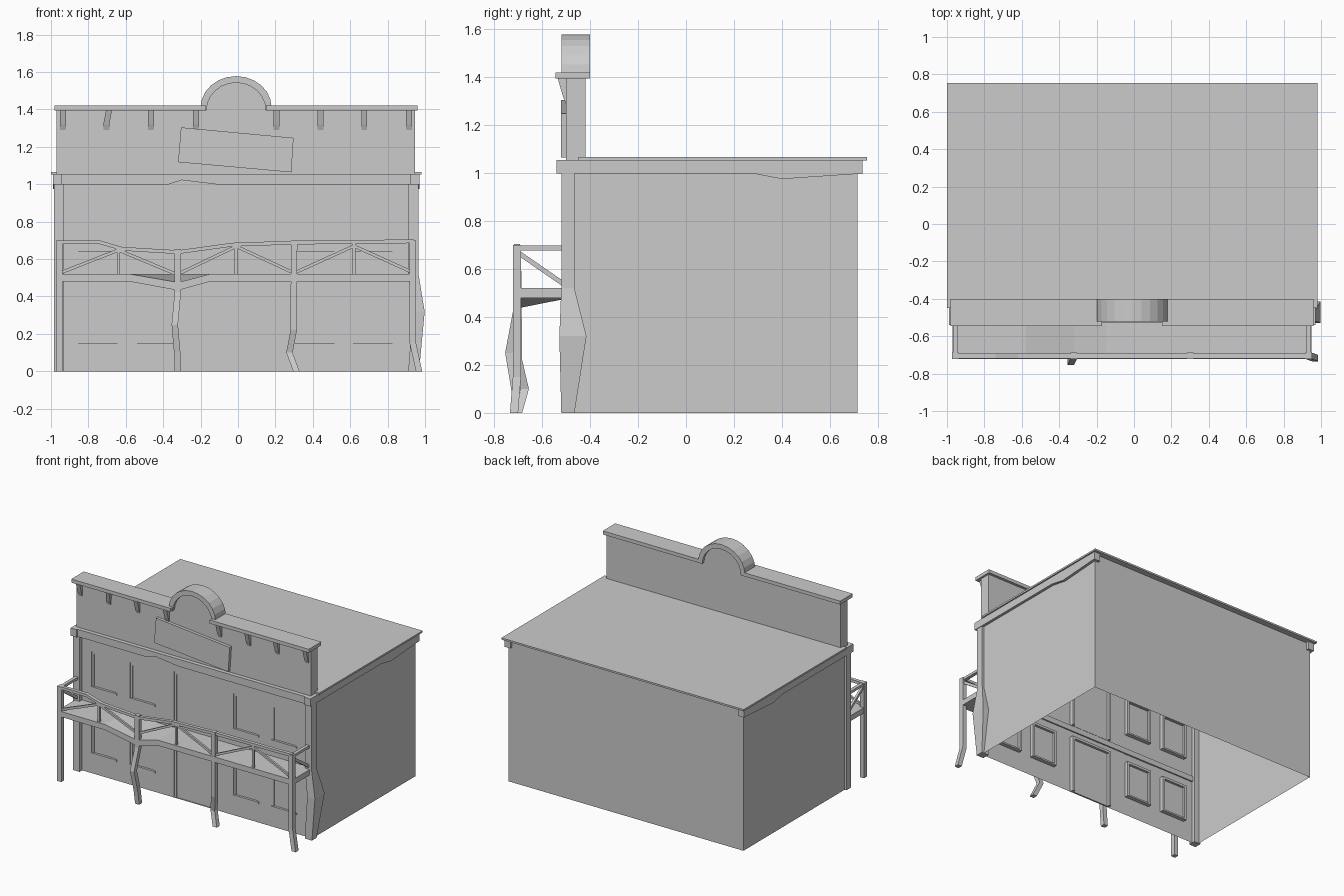
import bpy, bmesh, math

if "Cube" in bpy.data.objects:
    bpy.data.objects.remove(bpy.data.objects["Cube"])

CX = -0.01  # the building axis; one bent post widens the right side


def finish(name, bm, recalc=True):
    if recalc:
        bmesh.ops.recalc_face_normals(bm, faces=bm.faces)
    me = bpy.data.meshes.new(name)
    bm.to_mesh(me)
    bm.free()
    ob = bpy.data.objects.new(name, me)
    bpy.context.collection.objects.link(ob)
    return ob


def loft(name, sections):
    """Closed skin through equal-length rings of 3D points."""
    bm = bmesh.new()
    rings = [[bm.verts.new(p) for p in s] for s in sections]
    n = len(rings[0])
    for a, b in zip(rings, rings[1:]):
        for i in range(n):
            j = (i + 1) % n
            bm.faces.new((a[i], a[j], b[j], b[i]))
    bm.faces.new(rings[0])
    bm.faces.new(rings[-1])
    return finish(name, bm)


def box(name, x0, x1, y0, y1, z0, z1):
    return loft(name, [[(x0, y0, z), (x1, y0, z), (x1, y1, z), (x0, y1, z)] for z in (z0, z1)])


def prism_y(name, pts, y0, y1):
    return loft(name, [[(x, y, z) for x, z in pts] for y in (y0, y1)])


def prism_x(name, pts, x0, x1):
    return loft(name, [[(x, y, z) for y, z in pts] for x in (x0, x1)])


def strip(pts, h):
    """Outline of a polyline thickened vertically."""
    return [(a, b - h) for a, b in pts] + [(a, b + h) for a, b in reversed(pts)]


def post(name, path, w=0.017):
    """Square post through (x, y, z) points."""
    return loft(name, [[(x - w, y - w, z), (x + w, y - w, z), (x + w, y + w, z), (x - w, y + w, z)]
                       for x, y, z in path])


# Side and back walls, a single open-bottomed skin
bm = bmesh.new()
plan = [(CX - 0.96, -0.49), (CX - 0.96, 0.715), (CX + 0.96, 0.715), (CX + 0.96, -0.49)]
low = [bm.verts.new((x, y, 0)) for x, y in plan]
high = [bm.verts.new((x, y, 1.05)) for x, y in plan]
for i in range(3):
    bm.faces.new((low[i + 1], low[i], high[i], high[i + 1]))
for f in bm.faces:
    f.normal_update()
    c = f.calc_center_median()
    if f.normal.x * c.x + f.normal.y * c.y < 0:
        f.normal_flip()
finish("side_and_back_walls", bm, False)

# Front wall with shallow recesses for windows and doors
WINDOWS = [(-0.855, -0.645), (-0.54, -0.33), (0.305, 0.515), (0.615, 0.825)]
DOOR = (-0.18, 0.16)
xs = sorted([CX - 0.96, CX + 0.96, *DOOR] + [v for w in WINDOWS for v in w])
OPEN = []
for z0, z1, d0, d1 in ((0.15, 0.41, 0.0, 0.43), (0.64, 0.90, 0.52, 0.93)):
    OPEN += [(a, b, z0, z1, True) for a, b in WINDOWS] + [(*DOOR, d0, d1, False)]
zs = sorted({0.0, 1.05} | {z for o in OPEN for z in o[2:4]})
bm = bmesh.new()
grid = [[bm.verts.new((x, -0.49, z)) for x in xs] for z in zs]
panes = {i: [] for i in range(len(OPEN))}
for r in range(len(zs) - 1):
    for c in range(len(xs) - 1):
        f = bm.faces.new((grid[r][c], grid[r][c + 1], grid[r + 1][c + 1], grid[r + 1][c]))
        m = f.calc_center_median()
        for i, o in enumerate(OPEN):
            if o[0] < m.x < o[1] and o[2] < m.z < o[3]:
                panes[i].append(f)
for faces in panes.values():
    ext = bmesh.ops.extrude_face_region(bm, geom=faces)
    for v in ext["geom"]:
        if isinstance(v, bmesh.types.BMVert):
            v.co.y += 0.012
    bmesh.ops.delete(bm, geom=faces, context='FACES')
finish("front_wall", bm, False)

# Window and door frames set into the wall, with thin sills
for a, b, z0, z1, is_window in OPEN:
    kind = "window" if is_window else "door"
    t = 0.018
    for s, e in ((a, a + t), (b - t, b)):
        box(kind + "_jamb", s, e, -0.485, -0.46, z0, z1)
    box(kind + "_head", a, b, -0.485, -0.46, z1 - t, z1)
    if is_window:
        box("window_sill", a, b, -0.495, -0.46, z0 - 0.01, z0 + 0.002)

# Corner posts; the right one has a bulging split
box("corner_post_left", -0.985, -0.93, -0.52, -0.465, 0, 1.0)
bulge = [(0, 0.91, 0.968, -0.52, -0.465), (0.32, 0.935, 0.998, -0.528, -0.415),
         (0.52, 0.91, 0.965, -0.52, -0.465), (1.0, 0.91, 0.965, -0.52, -0.465)]
loft("corner_post_right", [[(a, c, z), (b, c, z), (b, d, z), (a, d, z)] for z, a, b, c, d in bulge])

# Roof slab and warped cornice boards
box("roof", -1.0, 0.98, -0.45, 0.755, 1.053, 1.066)
side = [(-0.54, 0.998), (0.28, 0.998), (0.4, 0.975), (0.71, 0.996), (0.735, 0.996), (0.735, 1.054), (-0.54, 1.054)]
for s in (-1, 1):
    a, b = sorted((CX + s * 0.93, CX + s * 0.98))
    prism_x("side_cornice", side, a, b)
front = [(-0.94, 1.0), (-0.37, 1.0), (-0.30, 1.022), (-0.12, 1.0), (0.92, 1.0), (0.92, 1.054), (-0.94, 1.054)]
prism_y("front_cornice", front, -0.53, -0.45)

# False front: arched parapet panel, cap boards, arch moulding
N = 12
arc = [(math.cos(math.pi * i / N), math.sin(math.pi * i / N)) for i in range(N + 1)]
inner = [(CX + 0.158 * c, 1.395 + 0.148 * s) for c, s in arc]
outer = [(CX + 0.19 * c, 1.41 + 0.168 * s) for c, s in arc]
prism_y("parapet", [(-0.97, 1.04), (0.945, 1.04), (0.945, 1.40)] + inner + [(-0.97, 1.40)], -0.50, -0.42)
prism_y("arch_moulding", [(CX + 0.19, 1.395)] + outer + [(CX - 0.19, 1.395)] + inner[::-1], -0.52, -0.40)
for a, b in ((-0.98, CX - 0.16), (CX + 0.16, 0.96)):
    box("parapet_cap", a, b, -0.545, -0.40, 1.394, 1.42)

# Tapered brackets beneath the cap; one hangs askew
for x in (-0.935, -0.69, -0.465, -0.225, 0.205, 0.44, 0.675, 0.915):
    d = -0.014 if x == -0.69 else 0
    loft("cap_bracket", [[(x - 0.016 + k, y, z), (x + 0.016 + k, y, z), (x + 0.016 + k, -0.495, z),
                          (x - 0.016 + k, -0.495, z)]
                         for y, z, k in ((-0.535, 1.395, 0), (-0.513, 1.32, d), (-0.501, 1.29, d))])

# Crooked blank sign board
prism_y("sign_board", [(-0.32, 1.118), (0.285, 1.064), (0.297, 1.248), (-0.305, 1.304)], -0.522, -0.498)

# Sagging balcony deck
deck = [(-0.97, 0.52, 0.48), (-0.58, 0.52, 0.48), (-0.32, 0.475, 0.432), (-0.15, 0.52, 0.48), (0.95, 0.52, 0.48)]
loft("balcony_deck", [[(x, -0.722, t), (x, -0.48, 0.52), (x, -0.48, 0.48), (x, -0.722, b)] for x, t, b in deck])

# Railing: handrail, braces, thin balusters
rail = [(-0.95, 0.69), (-0.74, 0.69), (-0.62, 0.655), (-0.32, 0.637), (-0.03, 0.677), (0.3, 0.688), (0.94, 0.695)]
prism_y("handrail", strip(rail, 0.01), -0.718, -0.692)
for x, z in ((-0.64, 0.65), (-0.01, 0.67), (0.62, 0.685)):
    box("baluster", x - 0.008, x + 0.008, -0.712, -0.696, 0.51, z)
for p, q in (((-0.94, 0.53), (-0.64, 0.648)), ((-0.64, 0.648), (-0.32, 0.515)), ((-0.32, 0.52), (-0.01, 0.668)),
             ((-0.01, 0.668), (0.3, 0.525)), ((0.3, 0.525), (0.62, 0.67)), ((0.62, 0.67), (0.93, 0.53))):
    prism_y("front_brace", strip([p, q], 0.009), -0.712, -0.698)
for x in (-0.955, 0.935):
    box("side_handrail", x - 0.012, x + 0.012, -0.705, -0.49, 0.678, 0.697)
    prism_x("side_brace", strip([(-0.70, 0.668), (-0.50, 0.53)], 0.012), x - 0.008, x + 0.008)

# Balcony posts, some buckled
Y = -0.705
post("balcony_post_left", [(-0.955, Y, 0), (-0.955, Y, 0.70)])
post("balcony_post_mid_left", [(-0.322, -0.70, 0), (-0.325, -0.712, 0.1), (-0.338, -0.737, 0.25),
                               (-0.322, Y, 0.42), (-0.322, Y, 0.655)])
post("balcony_post_mid_right", [(0.312, -0.70, 0), (0.275, -0.672, 0.1), (0.298, -0.70, 0.22), (0.3, Y, 0.70)])
post("balcony_post_right", [(0.968, -0.717, 0), (0.935, Y, 0.15), (0.935, Y, 0.70)])
